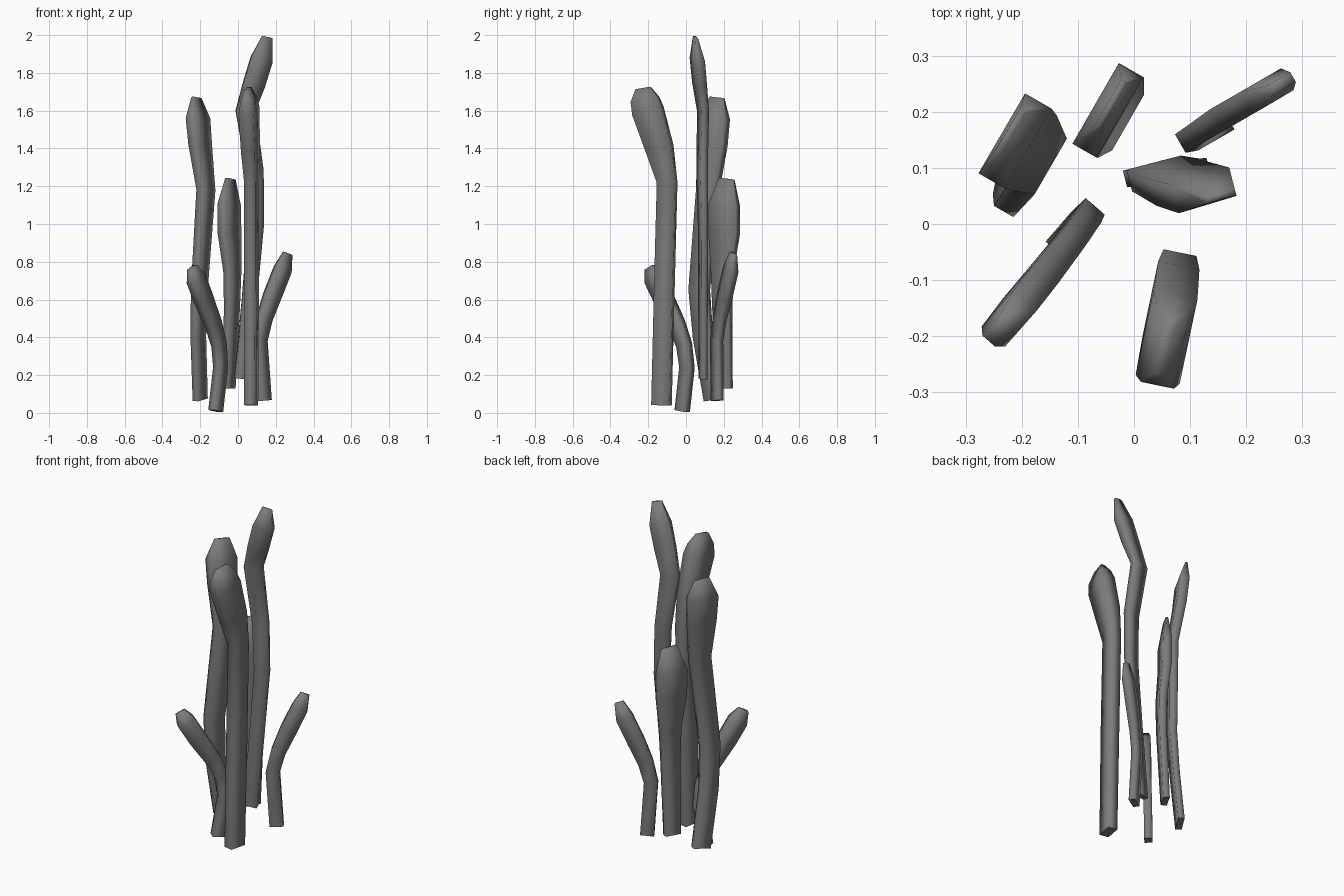
import bpy, bmesh
from mathutils import Vector

# Dark grey for all stalks
grey = bpy.data.materials.new("dark_grey")
grey.diffuse_color = (0.2, 0.2, 0.2, 1)


def stalk(name, direction, rings):
    """Loft a four-sided strip; each ring is x, y, z, long width, thin width."""
    u = Vector((direction[0], direction[1], 0)).normalized()
    side = Vector((-u.y, u.x, 0))
    pts = [Vector(r[:3]) for r in rings]
    bm = bmesh.new()
    loops = []
    for i, r in enumerate(rings):
        t = pts[min(i + 1, len(pts) - 1)] - pts[max(i - 1, 0)]
        t.normalize()
        wide = (u - t * u.dot(t)).normalized()
        thin = (side - t * side.dot(t) - wide * side.dot(wide)).normalized()
        a, b = wide * r[3] / 2, thin * r[4] / 2
        loops.append([bm.verts.new(pts[i] + o) for o in (a + b, b - a, -a - b, a - b)])
    for lo, hi in zip(loops, loops[1:]):
        for k in range(4):
            j = (k + 1) % 4
            bm.faces.new((lo[k], lo[j], hi[j], hi[k]))
    base = bm.faces.new(loops[0])
    bm.faces.new(loops[-1])
    bmesh.ops.recalc_face_normals(bm, faces=bm.faces)
    for f in bm.faces:
        f.smooth = True
    # keep the cut base crisp
    for e in base.edges:
        e.smooth = False
    me = bpy.data.meshes.new(name)
    bm.to_mesh(me)
    bm.free()
    me.materials.append(grey)
    ob = bpy.data.objects.new(name, me)
    bpy.context.collection.objects.link(ob)
    return ob


# Tall stalks
stalk("stalk_left_tall", (0.5, 0.87), [
    (-0.20, 0.145, 0.07, 0.10, 0.035), (-0.21, 0.09, 0.40, 0.105, 0.035),
    (-0.205, 0.07, 0.65, 0.11, 0.04), (-0.17, 0.115, 1.18, 0.115, 0.05),
    (-0.20, 0.14, 1.42, 0.155, 0.055), (-0.212, 0.148, 1.56, 0.165, 0.055),
    (-0.22, 0.165, 1.67, 0.085, 0.012)])
stalk("stalk_center_tall", (1, 0.26), [
    (0.02, 0.09, 0.18, 0.075, 0.03), (0.06, 0.09, 0.60, 0.075, 0.033),
    (0.095, 0.09, 1.00, 0.08, 0.036), (0.09, 0.085, 1.28, 0.085, 0.04),
    (0.04, 0.09, 1.60, 0.10, 0.04), (0.085, 0.072, 1.74, 0.11, 0.05),
    (0.125, 0.06, 1.87, 0.11, 0.053), (0.155, 0.05, 1.99, 0.055, 0.012)])
stalk("stalk_front_tall", (0.2, 0.98), [
    (0.07, -0.13, 0.04, 0.10, 0.055), (0.072, -0.115, 0.65, 0.10, 0.06),
    (0.072, -0.10, 1.22, 0.10, 0.06), (0.066, -0.14, 1.40, 0.14, 0.075),
    (0.058, -0.202, 1.60, 0.16, 0.08), (0.056, -0.218, 1.66, 0.145, 0.06),
    (0.053, -0.227, 1.72, 0.08, 0.02)])

# Medium stalk at the back
stalk("stalk_back_medium", (0.5, 0.87), [
    (-0.05, 0.20, 0.13, 0.09, 0.035), (-0.032, 0.192, 0.55, 0.10, 0.04),
    (-0.03, 0.192, 0.75, 0.115, 0.045), (-0.045, 0.202, 0.95, 0.165, 0.05),
    (-0.047, 0.202, 1.10, 0.165, 0.05), (-0.04, 0.215, 1.24, 0.09, 0.012)])

# Short stalks leaning outward
stalk("stalk_left_short", (0.65, 0.75), [
    (-0.118, -0.02, 0.01, 0.07, 0.045), (-0.092, 0.005, 0.24, 0.07, 0.045),
    (-0.10, -0.01, 0.36, 0.075, 0.046), (-0.13, -0.05, 0.47, 0.085, 0.05),
    (-0.185, -0.12, 0.61, 0.10, 0.055), (-0.222, -0.168, 0.71, 0.10, 0.055),
    (-0.243, -0.19, 0.77, 0.055, 0.03)])
stalk("stalk_right_short", (0.87, 0.5), [
    (0.138, 0.165, 0.065, 0.075, 0.035), (0.115, 0.162, 0.38, 0.075, 0.038),
    (0.14, 0.178, 0.50, 0.08, 0.04), (0.182, 0.205, 0.62, 0.09, 0.045),
    (0.237, 0.237, 0.76, 0.09, 0.045), (0.263, 0.25, 0.845, 0.05, 0.02)])
